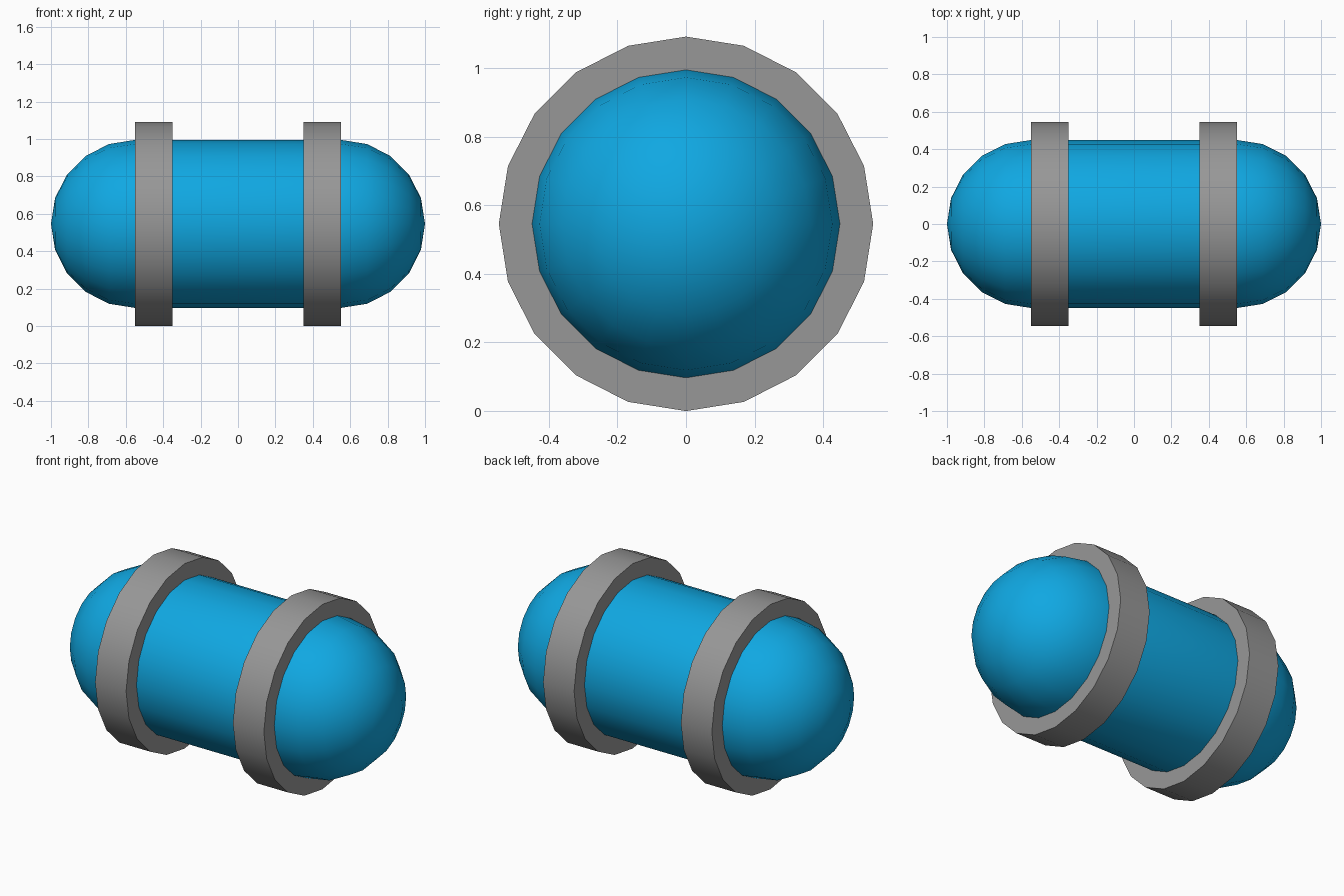
import bpy, bmesh, math
from mathutils import Matrix

if "Cube" in bpy.data.objects:
    bpy.data.objects.remove(bpy.data.objects["Cube"], do_unlink=True)

SIDES = 20
AXIS_Z = 0.546
BODY_R = 0.449
RING_R = 0.546
DOME_X = 0.551
RING_W = 0.202


def material(name, rgb):
    mat = bpy.data.materials.new(name)
    mat.use_nodes = True
    mat.diffuse_color = (*rgb, 1)
    mat.node_tree.nodes["Principled BSDF"].inputs["Base Color"].default_value = (*rgb, 1)
    return mat


def finish(bm, name, mat, x=0):
    """Turn a mesh built along z into a smooth-shaded object lying along x."""
    bmesh.ops.rotate(bm, verts=bm.verts, matrix=Matrix.Rotation(math.pi / 2, 3, 'Y'))
    bmesh.ops.recalc_face_normals(bm, faces=bm.faces)
    mesh = bpy.data.meshes.new(name)
    bm.to_mesh(mesh)
    bm.free()
    mesh.materials.append(mat)
    obj = bpy.data.objects.new(name, mesh)
    obj.location = (x, 0, AXIS_Z)
    bpy.context.collection.objects.link(obj)
    bpy.ops.object.select_all(action='DESELECT')
    obj.select_set(True)
    bpy.context.view_layer.objects.active = obj
    bpy.ops.object.shade_smooth_by_angle(angle=math.radians(30))
    return obj


blue = material("bright_blue", (0.005, 0.39, 0.76))
grey = material("mid_grey", (0.31, 0.31, 0.31))

# Capsule body: a half-profile with two round ends, spun about its axis
bm = bmesh.new()
step = 2 * math.pi / SIDES
profile = []
for end in (1, -1):
    for i in range(SIDES // 4 + 1):
        a = (i if end == 1 else SIDES // 4 - i) * step
        profile.append(bm.verts.new((BODY_R * math.sin(a), 0,
                                     end * (DOME_X + BODY_R * math.cos(a)))))
edges = [bm.edges.new(pair) for pair in zip(profile, profile[1:])]
bmesh.ops.spin(bm, geom=profile + edges, cent=(0, 0, 0), axis=(0, 0, 1),
               angle=2 * math.pi, steps=SIDES)
bmesh.ops.remove_doubles(bm, verts=bm.verts, dist=0.0005)
finish(bm, "capsule_body", blue)

# Collar around each end of the straight section
for name, side in (("left_collar", 1), ("right_collar", -1)):
    bm = bmesh.new()
    bmesh.ops.create_cone(bm, cap_ends=True, segments=SIDES, radius1=RING_R,
                          radius2=RING_R, depth=RING_W)
    finish(bm, name, grey, side * (DOME_X - RING_W / 2))
